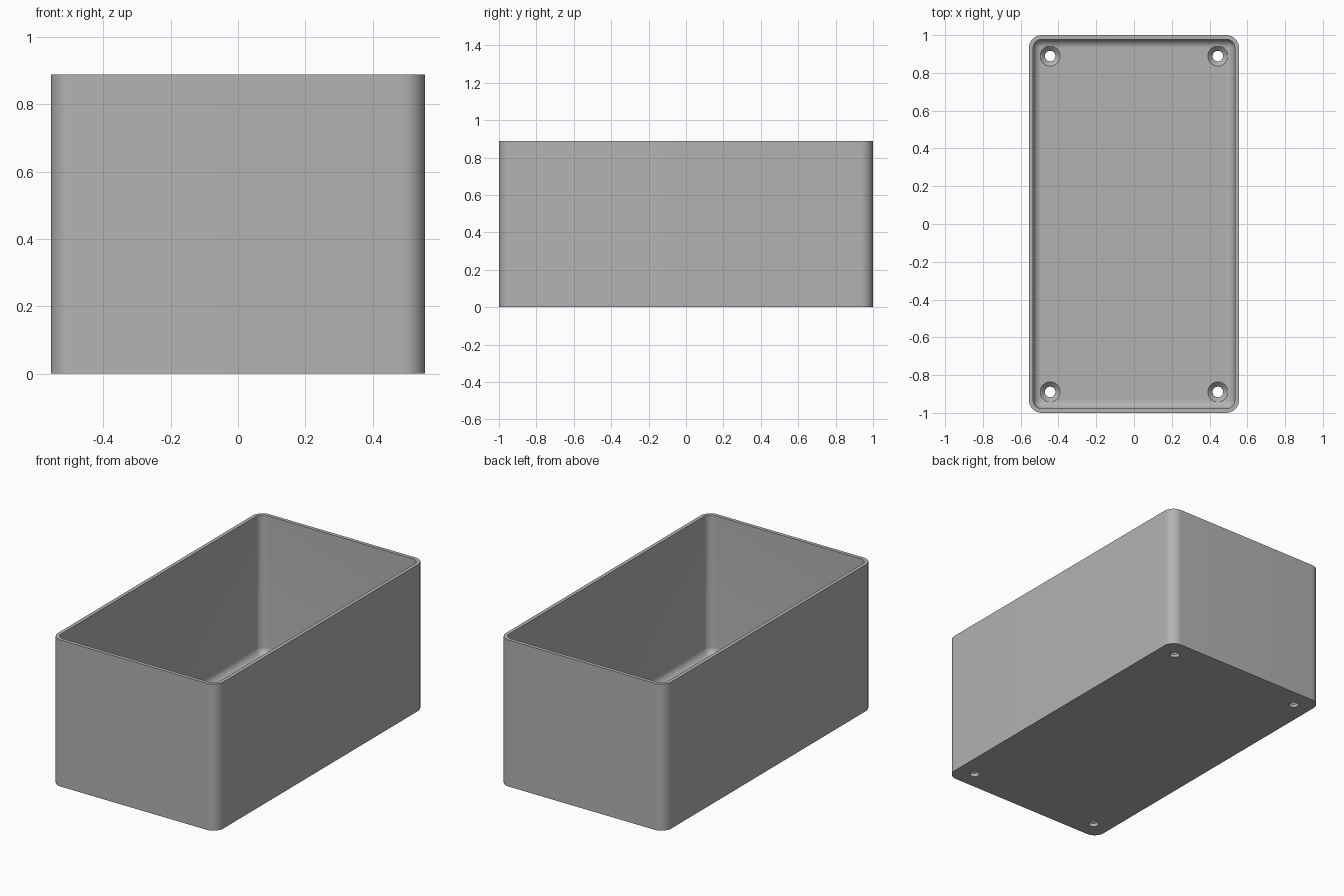
import bpy, bmesh, math
from mathutils import Vector

cube = bpy.data.objects.get("Cube")
if cube:
    bpy.data.objects.remove(cube, do_unlink=True)

HX, HY, H = 0.5556, 1.0, 0.889      # half width, half depth, height
WALL, FLOOR, R = 0.022, 0.044, 0.067
FILLET = R - WALL
STEPS = 12

grey = bpy.data.materials.new("plain grey")
grey.use_nodes = True
colour = (0.45, 0.45, 0.45, 1)
grey.diffuse_color = colour
grey.node_tree.nodes["Principled BSDF"].inputs["Base Color"].default_value = colour


def finish(bm, name):
    bmesh.ops.recalc_face_normals(bm, faces=bm.faces)
    mesh = bpy.data.meshes.new(name)
    bm.to_mesh(mesh)
    bm.free()
    mesh.materials.append(grey)
    obj = bpy.data.objects.new(name, mesh)
    bpy.context.collection.objects.link(obj)
    return obj


def loft(bm, rings):
    """Skin a list of vertex rings and cap both ends."""
    for a, b in zip(rings, rings[1:]):
        for i in range(len(a)):
            j = (i + 1) % len(a)
            bm.faces.new((a[i], a[j], b[j], b[i]))
    bm.faces.new(rings[0])
    bm.faces.new(rings[-1])


def rounded_ring(bm, inset, z):
    """Rounded rectangle inset from the outer wall."""
    r = max(R - inset, 0.001)
    cx, cy = HX - inset - r, HY - inset - r
    ring = []
    for q, (sx, sy) in enumerate([(1, 1), (-1, 1), (-1, -1), (1, -1)]):
        for k in range(STEPS + 1):
            a = math.pi / 2 * (q + k / STEPS)
            ring.append(bm.verts.new((sx * cx + r * math.cos(a),
                                      sy * cy + r * math.sin(a), z)))
    return ring


# Open box: outer wall, rim, inner wall, rounded inner floor edge
bm = bmesh.new()
profile = [(0, 0), (0, H), (WALL, H)]
for k in range(9):
    a = math.pi / 2 * k / 8
    profile.append((WALL + FILLET * (1 - math.cos(a)),
                    FLOOR + FILLET * (1 - math.sin(a))))
loft(bm, [rounded_ring(bm, inset, z) for inset, z in profile])
box = finish(bm, "open_box")

# Countersunk screw holes in the four floor corners
bm = bmesh.new()
hole = [(0.028, -0.05), (0.028, 0.019), (0.053, FLOOR), (0.053, 0.08)]
for sx in (-1, 1):
    for sy in (-1, 1):
        rings = []
        for r, z in hole:
            rings.append([bm.verts.new(Vector((sx * 0.444, sy * 0.889, z)) + Vector(
                (r * math.cos(k * math.tau / 32), r * math.sin(k * math.tau / 32), 0)))
                for k in range(32)])
        loft(bm, rings)
cutter = finish(bm, "screw_hole_cutter")
cutter.hide_render = True

cut = box.modifiers.new("screw_holes", "BOOLEAN")
cut.operation = "DIFFERENCE"
cut.solver = "EXACT"
cut.object = cutter

bpy.ops.object.select_all(action="DESELECT")
bpy.context.view_layer.objects.active = box
box.select_set(True)
bpy.ops.object.modifier_apply(modifier=cut.name)
bpy.data.objects.remove(cutter, do_unlink=True)
bpy.ops.object.shade_smooth_by_angle(angle=math.radians(30))
